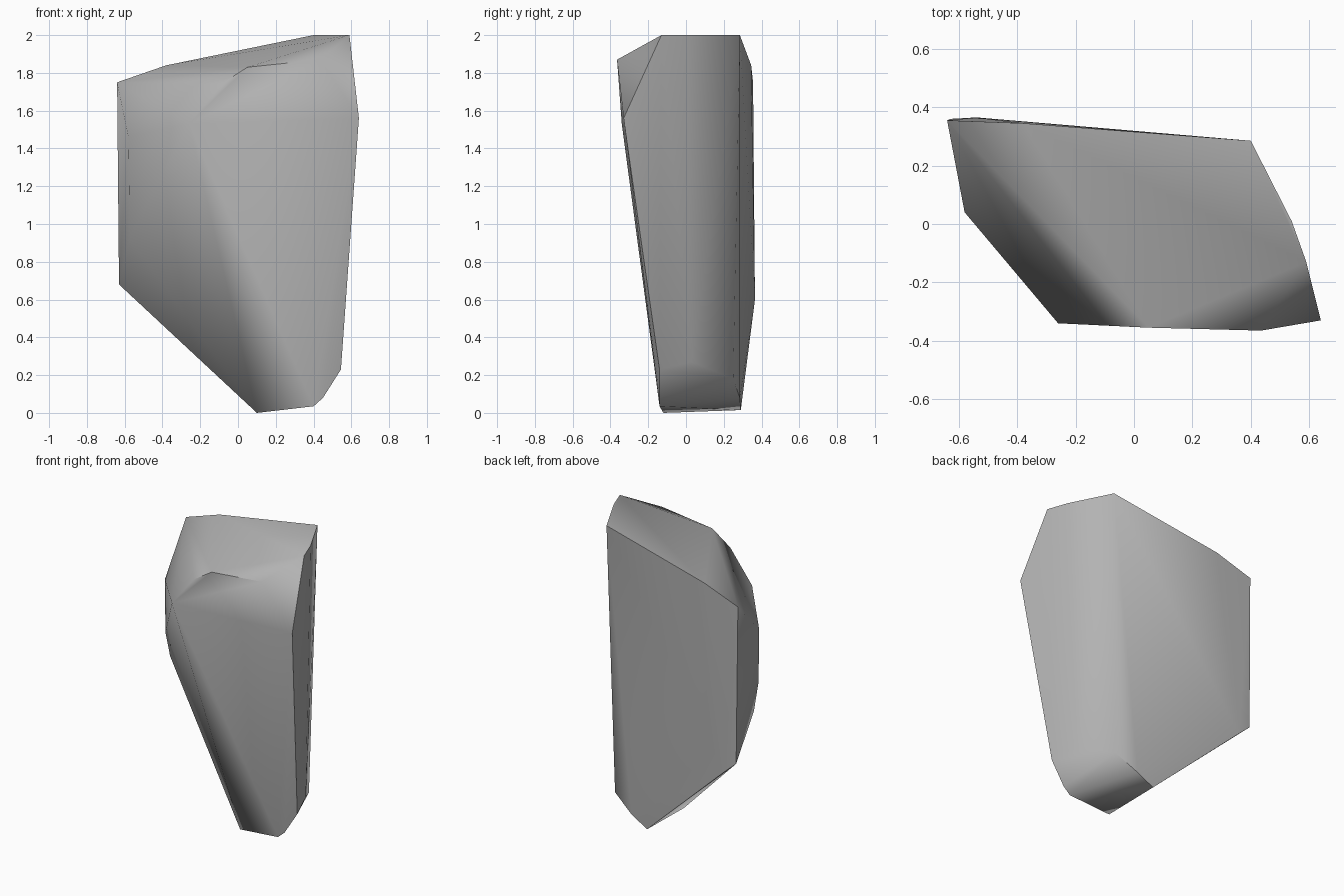
import bpy
import bmesh
from math import radians


def remove_default_cube():
    cube = bpy.data.objects.get("Cube")
    if cube:
        bpy.data.objects.remove(cube, do_unlink=True)


def make_material(name, colour):
    material = bpy.data.materials.new(name)
    material.use_nodes = True
    material.diffuse_color = colour
    shader = next(n for n in material.node_tree.nodes if n.type == "BSDF_PRINCIPLED")
    shader.inputs["Base Color"].default_value = colour
    shader.inputs["Roughness"].default_value = 0.9
    return material


def make_hull(name, corner_groups, material, smooth_angle):
    """Wrap a chiselled convex solid around groups of corner points."""
    bm = bmesh.new()
    for group in corner_groups:
        for corner in group:
            bm.verts.new(corner)
    hull = bmesh.ops.convex_hull(bm, input=bm.verts[:])
    leftovers = {item for key in ("geom_interior", "geom_unused")
                 for item in hull[key] if isinstance(item, bmesh.types.BMVert)}
    bmesh.ops.delete(bm, geom=list(leftovers), context="VERTS")
    bmesh.ops.recalc_face_normals(bm, faces=bm.faces[:])

    mesh = bpy.data.meshes.new(name)
    bm.to_mesh(mesh)
    bm.free()
    mesh.materials.append(material)
    rock = bpy.data.objects.new(name, mesh)
    bpy.context.collection.objects.link(rock)

    # Soft facets with only the hardest ridges kept crisp
    bpy.ops.object.select_all(action="DESELECT")
    rock.select_set(True)
    bpy.context.view_layer.objects.active = rock
    bpy.ops.object.shade_smooth_by_angle(angle=radians(smooth_angle))
    return rock


remove_default_cube()
stone_grey = make_material("stone grey", (0.45, 0.45, 0.45, 1))

# Sloping crown, from the low back corner round to the high side
crown = [(-.64, .355, 1.75), (-.38, .345, 1.84), (.4, .285, 2),
         (.54, .01, 2), (.59, -.13, 2)]

# Front brow, with the chipped corner at its high end
brow = [(.64, -.33, 1.56), (.435, -.365, 1.87), (.05, -.355, 1.83),
        (-.09, -.348, 1.74), (-.26, -.34, 1.53)]

# Rounded ridge on the short side and the overhanging back corner
flank = [(-.58, .04, 1.46), (-.575, .04, 1.1), (-.575, .09, .92),
         (-.63, .36, .68), (-.54, .365, .6)]

# Narrow foot with a rounded-off heel
foot = [(.1, -.12, 0), (.4, -.14, .035), (.45, -.14, .08),
        (.545, -.14, .23), (.49, .03, .27), (.36, .25, .18),
        (.21, .285, .08), (.09, .29, .015)]

make_hull("standing_rock", (crown, brow, flank, foot), stone_grey, 60)
